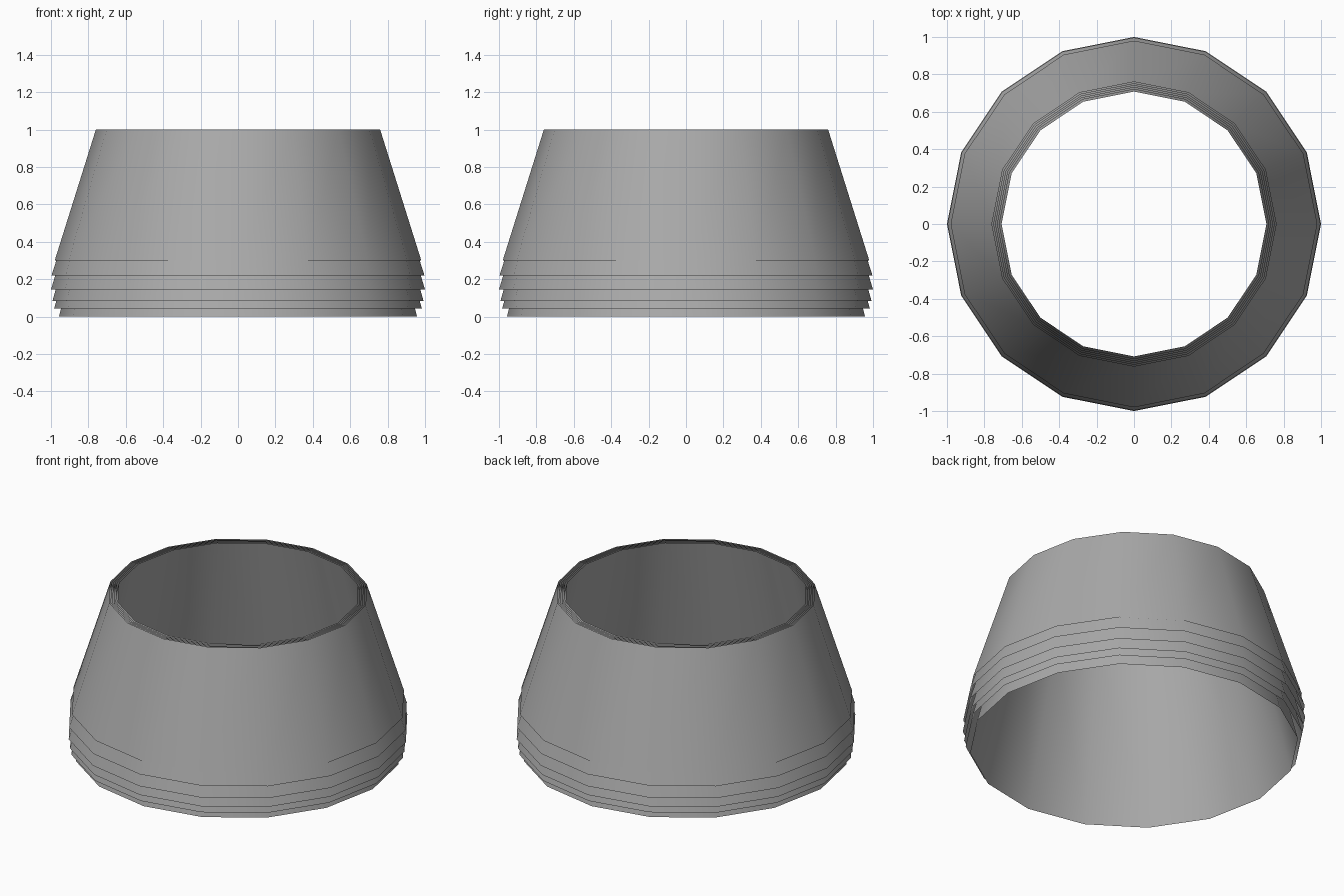
import bpy
import bmesh
from math import cos, sin, tau

SIDES = 16
TOP_Z = 1.0

cube = bpy.data.objects.get("Cube")
if cube:
    bpy.data.objects.remove(cube, do_unlink=True)

# Single plain grey
grey = bpy.data.materials.new("mid grey")
grey.use_nodes = True
colour = (0.4, 0.4, 0.4, 1.0)
grey.diffuse_color = colour
grey.node_tree.nodes["Principled BSDF"].inputs["Base Color"].default_value = colour


def ring(bm, radius, z):
    return [bm.verts.new((radius * cos(tau * i / SIDES),
                          radius * sin(tau * i / SIDES), z))
            for i in range(SIDES)]


def open_cone(name, top_radius, bottom_radius, bottom_z):
    """Thin tapered sleeve, open at both ends."""
    bm = bmesh.new()
    low = ring(bm, bottom_radius, bottom_z)
    high = ring(bm, top_radius, TOP_Z)
    for i in range(SIDES):
        j = (i + 1) % SIDES
        face = bm.faces.new((low[i], low[j], high[j], high[i]))
        face.smooth = True
    mesh = bpy.data.meshes.new(name)
    bm.to_mesh(mesh)
    bm.free()
    mesh.materials.append(grey)
    obj = bpy.data.objects.new(name, mesh)
    bpy.context.collection.objects.link(obj)


# Nested sleeves, outermost first: top radius, bottom radius, bottom height
layers = [
    (0.76, 0.98, 0.30),
    (0.75, 0.997, 0.22),
    (0.74, 1.0, 0.145),
    (0.73, 0.992, 0.085),
    (0.72, 0.983, 0.043),
    (0.708, 0.957, 0.0),
]
for number, layer in enumerate(layers, 1):
    open_cone(f"sleeve_layer_{number}", *layer)
